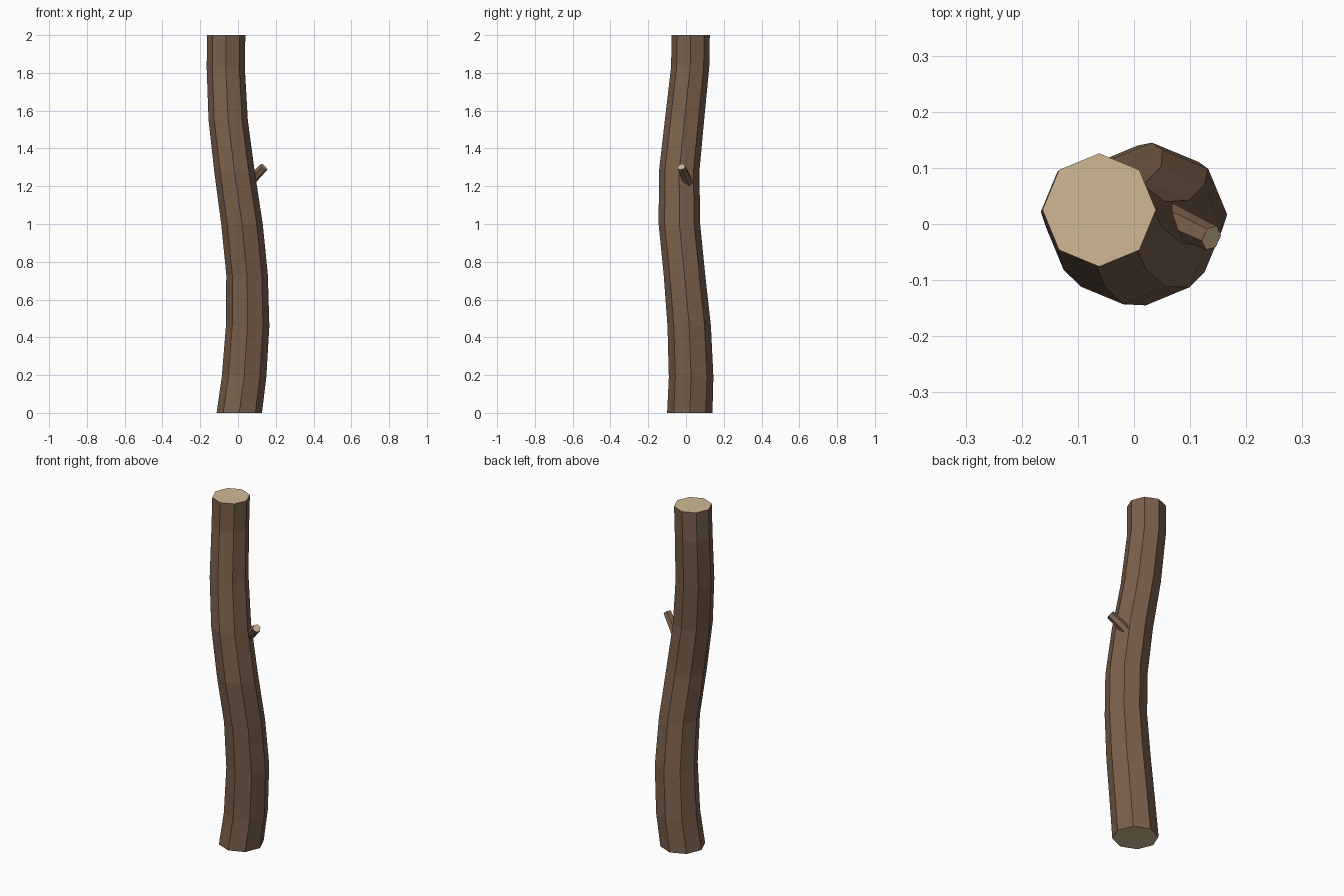
import bpy, bmesh, math
from mathutils import Vector

cube = bpy.data.objects.get("Cube")
if cube:
    bpy.data.objects.remove(cube, do_unlink=True)


def make_material(name, rgb):
    mat = bpy.data.materials.new(name)
    mat.use_nodes = True
    mat.diffuse_color = (*rgb, 1)
    mat.node_tree.nodes["Principled BSDF"].inputs["Base Color"].default_value = (*rgb, 1)
    return mat


bark = make_material("bark brown", (0.195, 0.117, 0.072))
wood = make_material("cut wood tan", (0.63, 0.485, 0.296))


def ring(bm, centre, radius, sides, u, v):
    """Polygon of vertices around a centre, in the plane of u and v."""
    angles = [math.tau * i / sides for i in range(sides)]
    return [bm.verts.new(centre + radius * (math.cos(a) * u + math.sin(a) * v)) for a in angles]


def loft(bm, rings):
    """Bark walls between successive rings, with a cut wood face at each end."""
    for low, high in zip(rings, rings[1:]):
        for i in range(len(low)):
            j = (i + 1) % len(low)
            bm.faces.new((low[i], low[j], high[j], high[i]))
    bottom = bm.faces.new(rings[0][::-1])
    top = bm.faces.new(rings[-1])
    bottom.material_index = top.material_index = 1
    return top


def finish(bm, name):
    bmesh.ops.recalc_face_normals(bm, faces=bm.faces)
    mesh = bpy.data.meshes.new(name)
    bm.to_mesh(mesh)
    bm.free()
    mesh.materials.append(bark)
    mesh.materials.append(wood)
    obj = bpy.data.objects.new(name, mesh)
    bpy.context.collection.objects.link(obj)
    return obj


# Trunk: bent octagonal log, each station is x, y, z, radius
stations = [
    (0.007, 0.020, 0.00, 0.120),
    (0.032, 0.027, 0.19, 0.118),
    (0.051, 0.017, 0.46, 0.115),
    (0.048, -0.008, 0.73, 0.110),
    (0.021, -0.035, 1.00, 0.110),
    (-0.019, -0.036, 1.28, 0.107),
    (-0.052, -0.008, 1.55, 0.104),
    (-0.065, 0.022, 1.83, 0.101),
    (-0.062, 0.025, 2.00, 0.101),
]
bm = bmesh.new()
X, Y = Vector((1, 0, 0)), Vector((0, 1, 0))
rings = [ring(bm, Vector(s[:3]), s[3], 8, X, Y) for s in stations]
top = loft(bm, rings)

# Bark rim around the top cut
rim = bmesh.ops.inset_region(bm, faces=[top], thickness=0.012)
for face in rim["faces"]:
    face.material_index = 0
finish(bm, "trunk")

# Branch stub: short tapering hexagonal peg on the left side
base, tip = Vector((0.045, 0.018, 1.205)), Vector((0.138, -0.025, 1.302))
axis = (tip - base).normalized()
u = axis.cross(Vector((0, 0, 1))).normalized()
v = axis.cross(u)
bm = bmesh.new()
loft(bm, [ring(bm, base, 0.028, 6, u, v), ring(bm, tip, 0.023, 6, u, v)])
finish(bm, "branch_stub")
